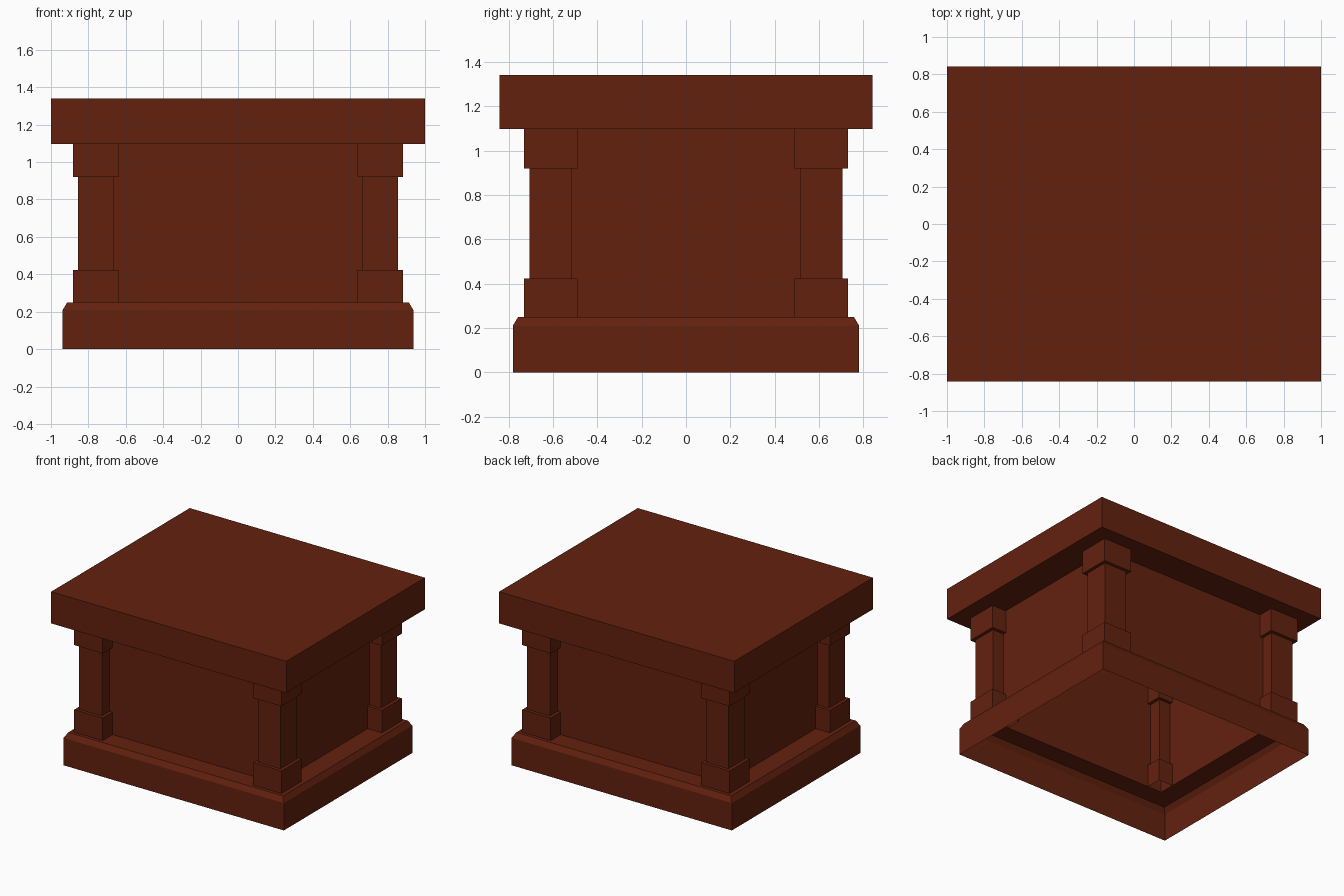
import bpy, bmesh

if "Cube" in bpy.data.objects:
    bpy.data.objects.remove(bpy.data.objects["Cube"])

wood = bpy.data.materials.new("dark red wood")
wood.diffuse_color = (0.125, 0.0155, 0.0045, 1)
wood.use_nodes = True
wood.node_tree.nodes["Principled BSDF"].inputs["Base Color"].default_value = wood.diffuse_color


def loft(name, rings, cx=0, cy=0, cap_bottom=False, cap_top=False):
    """Stack rectangular rings (half x, half y, z) into a flat-faced shell."""
    bm = bmesh.new()
    loops = []
    for hx, hy, z in rings:
        loops.append([bm.verts.new((cx + sx * hx, cy + sy * hy, z))
                      for sx, sy in ((-1, -1), (1, -1), (1, 1), (-1, 1))])
    for a, b in zip(loops, loops[1:]):
        for i in range(4):
            j = (i + 1) % 4
            bm.faces.new((a[i], a[j], b[j], b[i]))
    if cap_bottom:
        bm.faces.new(loops[0][::-1])
    if cap_top:
        bm.faces.new(loops[-1])
    mesh = bpy.data.meshes.new(name)
    bm.to_mesh(mesh)
    bm.free()
    mesh.materials.append(wood)
    obj = bpy.data.objects.new(name, mesh)
    bpy.context.collection.objects.link(obj)
    return obj


# Hollow base with chamfer and ledge, continuing up into the body panels
BX, BY = 0.76, 0.61
loft("base_and_body", [(0.937, 0.781, 0), (0.937, 0.781, 0.21),
                       (0.913, 0.757, 0.25), (BX, BY, 0.25), (BX, BY, 1.10)])

# Thick overhanging top slab
loft("top_slab", [(1.0, 0.842, 1.097), (1.0, 0.842, 1.34)],
     cap_bottom=True, cap_top=True)

# Corner pillars: foot block, slimmer shaft, head block
B, S = 0.121, 0.096
for side, sx in (("left", -1), ("right", 1)):
    for end, sy in (("front", -1), ("back", 1)):
        loft(f"{end}_{side}_pillar",
             [(B, B, 0.25), (B, B, 0.423), (S, S, 0.423),
              (S, S, 0.92), (B, B, 0.92), (B, B, 1.097)],
             cx=sx * BX, cy=sy * BY)
